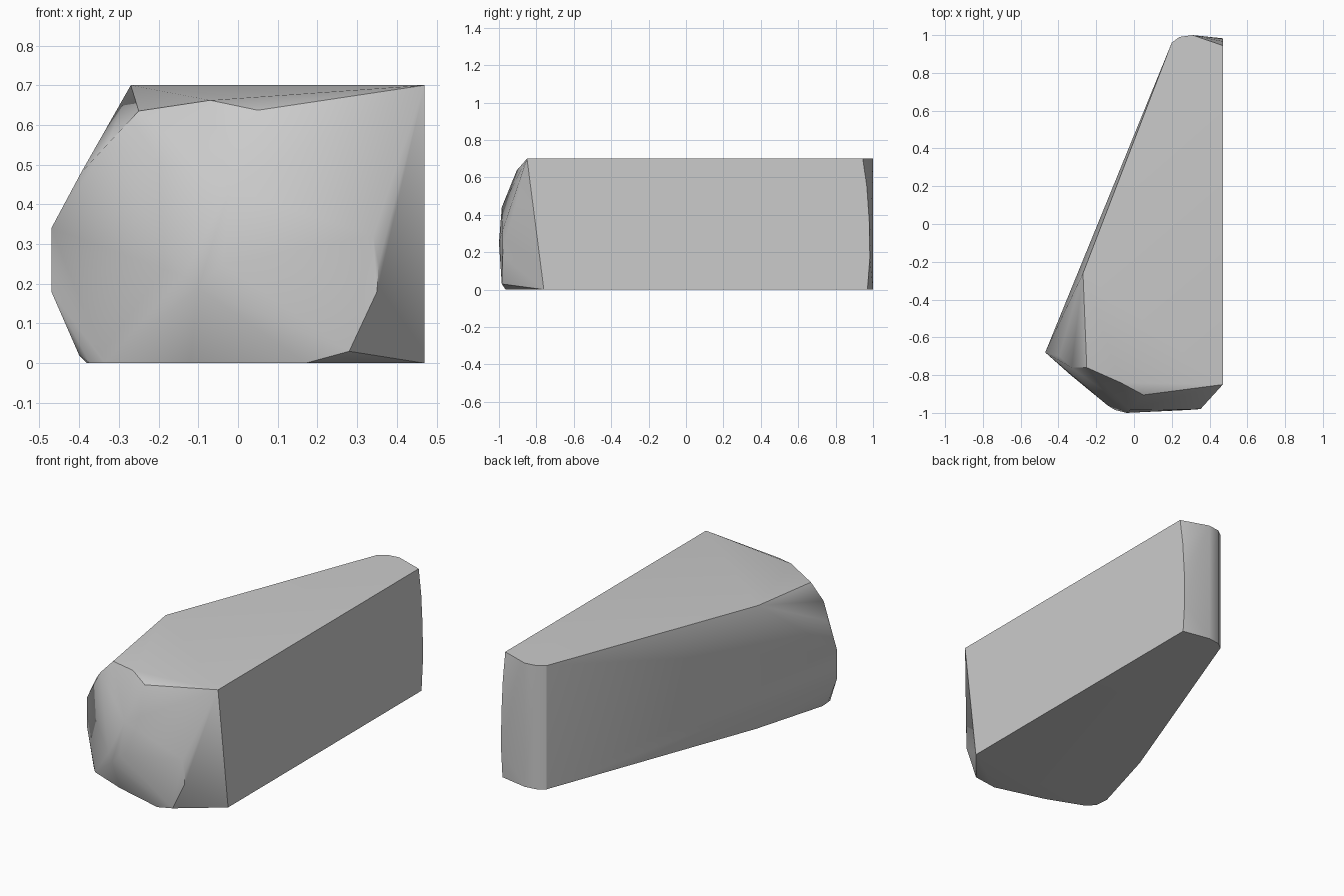
import bpy
import bmesh
import math

# Remove the default cube only
default_cube = bpy.data.objects.get("Cube")
if default_cube:
    bpy.data.objects.remove(default_cube, do_unlink=True)

HEIGHT = .7
FLAT_SIDE = .47


def make_material(name, colour):
    material = bpy.data.materials.new(name)
    material.use_nodes = True
    material.diffuse_color = colour
    material.node_tree.nodes["Principled BSDF"].inputs["Base Color"].default_value = colour
    return material


def at_height(outline, z):
    return [(x, y, z) for x, y in outline]


def hull_object(name, points, material, smooth_angle):
    """Wrap the guide points in a convex skin and shade it smoothly."""
    bm = bmesh.new()
    for point in points:
        bm.verts.new(point)
    result = bmesh.ops.convex_hull(bm, input=bm.verts[:])
    unused = {v for v in result["geom_interior"] + result["geom_unused"]
              if isinstance(v, bmesh.types.BMVert)}
    bmesh.ops.delete(bm, geom=list(unused), context="VERTS")
    bmesh.ops.dissolve_limit(bm, angle_limit=math.radians(.5),
                             verts=bm.verts[:], edges=bm.edges[:])
    bmesh.ops.recalc_face_normals(bm, faces=bm.faces[:])
    mesh = bpy.data.meshes.new(name)
    bm.to_mesh(mesh)
    bm.free()
    mesh.materials.append(material)
    obj = bpy.data.objects.new(name, mesh)
    bpy.context.collection.objects.link(obj)
    bpy.ops.object.select_all(action="DESELECT")
    obj.select_set(True)
    bpy.context.view_layer.objects.active = obj
    bpy.ops.object.shade_smooth_by_angle(angle=math.radians(smooth_angle))
    return obj


# Rounded back end, shared by the top and bottom outlines
back_curve = [(.31, 1), (.24, .99), (.2, .96)]

# Flat top and bottom outlines
top_outline = back_curve + [(-.27, -.26), (FLAT_SIDE, -.85), (FLAT_SIDE, .945)]
bottom_outline = back_curve + [
    (-.26, -.26), (-.38, -.68), (-.373, -.757), (-.335, -.8), (-.12, -.885),
    (.17, -.965), (FLAT_SIDE, -.76), (FLAT_SIDE, .97)]

# Slight bulge along the back edge of the flat side
back_edge = [(FLAT_SIDE, y, z) for y, z in ((.967, .55), (.98, .36), (.983, .17))]

# Blunt side corner
side_corner = [(-.47, -.68, .18), (-.47, -.68, .34), (-.4, -.7, .02), (-.395, -.7, .48)]

# Sloping brow under the top
brow = [(-.33, -.76, .55), (-.25, -.76, .635), (-.07, -.84, .662), (.05, -.905, .637)]

# Front bulge
nose = [(-.2, -.91, .22), (-.14, -.96, .22), (-.1, -.985, .19), (-.04, -1, .25),
        (-.02, -.985, .44), (.28, -.985, .03), (.35, -.98, .18),
        (.354, -.978, .25), (.34, -.98, .32)]

# Single solid body
stone_grey = make_material("stone grey", (.6, .6, .6, 1))
points = at_height(top_outline, HEIGHT) + at_height(bottom_outline, 0)
points += back_edge + side_corner + brow + nose
hull_object("body", points, stone_grey, 30)
